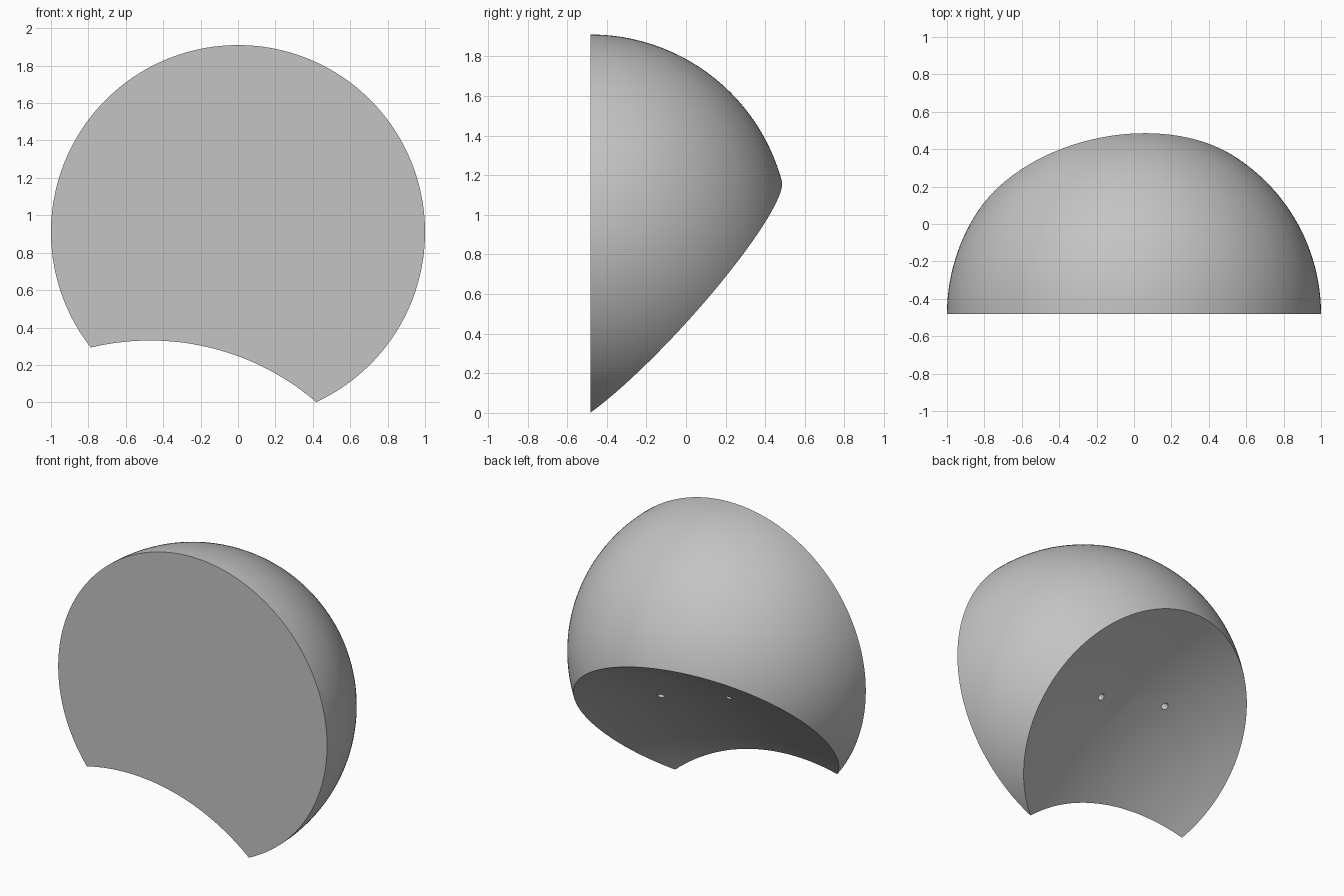
import bpy
import bmesh
import math
from mathutils import Matrix, Vector

if "Cube" in bpy.data.objects:
    bpy.data.objects.remove(bpy.data.objects["Cube"], do_unlink=True)

CENTRE = Vector((0, -0.482, 0.91))   # centre of the flat round face
ROLL = math.radians(13.6)            # sideways lean of the scooped cut

# Frame of the cut: across, up the slope, and out of the scooped face
across = Vector((math.cos(ROLL), 0, -math.sin(ROLL)))
upright = Vector((math.sin(ROLL), 0, math.cos(ROLL)))
back = Vector((0, 1, 0))
slope = upright * 0.732 + back * 0.682
outward = upright * -0.682 + back * 0.732

grey = bpy.data.materials.new("plain_grey")
grey.use_nodes = True
colour = (0.55, 0.55, 0.55, 1)
grey.diffuse_color = colour
grey.node_tree.nodes["Principled BSDF"].inputs["Base Color"].default_value = colour


def add_object(name, bm, helper=False):
    mesh = bpy.data.meshes.new(name)
    bmesh.ops.recalc_face_normals(bm, faces=bm.faces)
    bm.to_mesh(mesh)
    bm.free()
    mesh.materials.append(grey)
    obj = bpy.data.objects.new(name, mesh)
    bpy.context.collection.objects.link(obj)
    obj.hide_render = helper
    return obj


def cut_frame(point):
    """Matrix with z along the outward direction of the cut."""
    rot = Matrix((across, slope, outward)).transposed()
    if rot.determinant() < 0:
        rot = Matrix((-across, slope, outward)).transposed()
    return Matrix.Translation(point) @ rot.to_4x4()


def subtract(target, cutter):
    mod = target.modifiers.new("cut", 'BOOLEAN')
    mod.operation = 'DIFFERENCE'
    mod.solver = 'EXACT'
    mod.object = cutter
    bpy.context.view_layer.objects.active = target
    bpy.ops.object.modifier_apply(modifier=mod.name)
    bpy.data.objects.remove(cutter, do_unlink=True)


# Half ball with a flat front
bm = bmesh.new()
bmesh.ops.create_uvsphere(bm, u_segments=192, v_segments=96, radius=1,
                          matrix=Matrix.Rotation(-math.pi / 2, 4, 'X'))
bmesh.ops.delete(bm, geom=[v for v in bm.verts if v.co.y < -0.001], context='VERTS')
bmesh.ops.holes_fill(bm, edges=[e for e in bm.edges if e.is_boundary], sides=0)
bmesh.ops.translate(bm, verts=bm.verts, vec=CENTRE)
half_ball = add_object("half_ball", bm)

# Large ball that scoops out the lower back
bm = bmesh.new()
bmesh.ops.create_uvsphere(bm, u_segments=192, v_segments=128, radius=2.54,
                          matrix=cut_frame(CENTRE + outward * 2.93))
subtract(half_ball, add_object("scoop_cutter", bm, helper=True))

# Pair of small blind holes in the scooped face
for side in (-1, 1):
    bm = bmesh.new()
    spot = CENTRE + across * 0.26 * side + slope * 0.196 + outward * 0.40
    bmesh.ops.create_cone(bm, cap_ends=True, segments=32, radius1=0.022,
                          radius2=0.022, depth=0.2, matrix=cut_frame(spot))
    subtract(half_ball, add_object("hole_cutter", bm, helper=True))

# Smooth curved surfaces with sharp rims
bpy.ops.object.select_all(action='DESELECT')
half_ball.select_set(True)
bpy.context.view_layer.objects.active = half_ball
bpy.ops.object.shade_smooth_by_angle(angle=math.radians(30))
